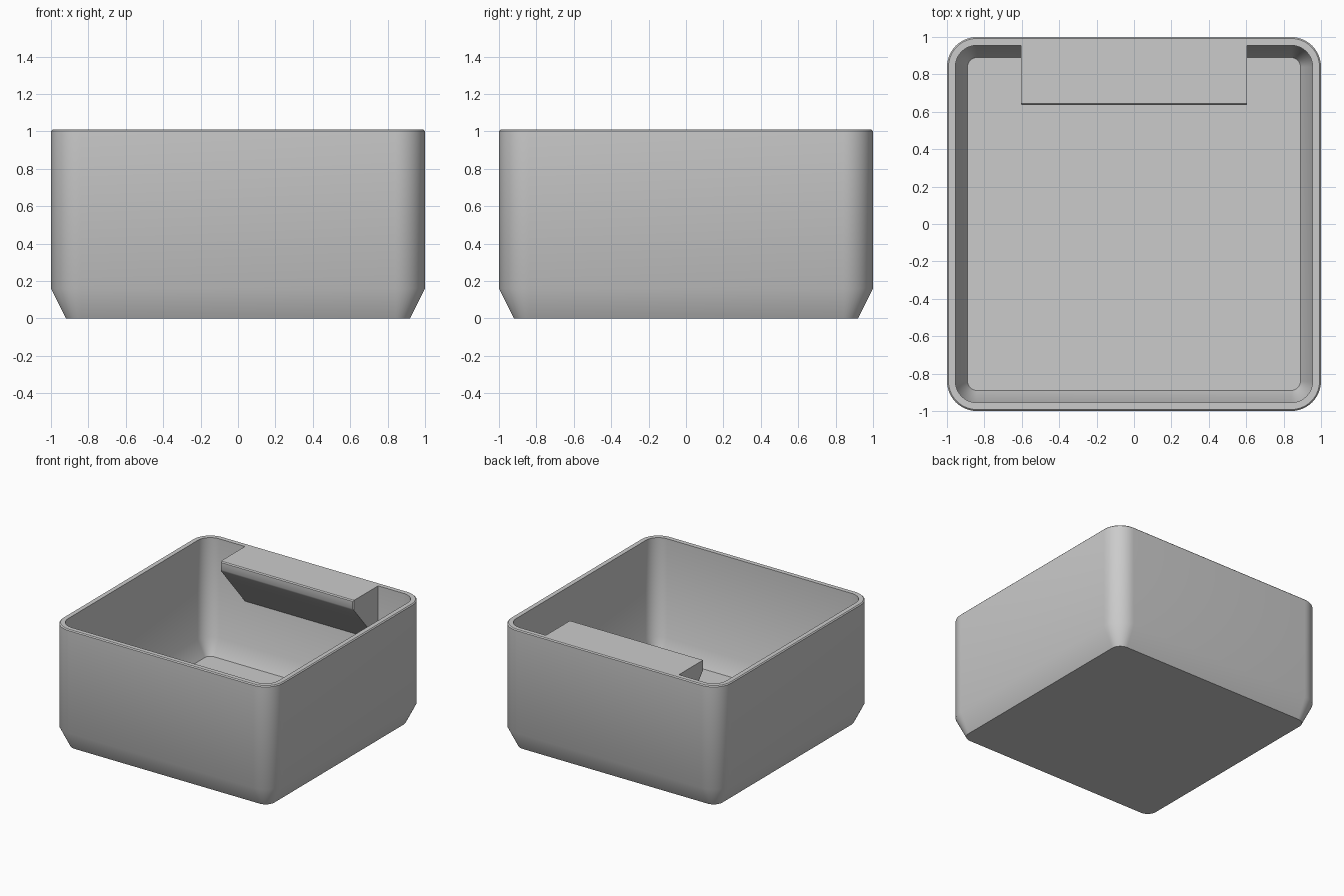
import bpy, bmesh, math

cube = bpy.data.objects.get("Cube")
if cube:
    bpy.data.objects.remove(cube, do_unlink=True)

# Single plain grey
grey = bpy.data.materials.new("plain grey")
grey.use_nodes = True
colour = (0.6, 0.6, 0.6, 1)
grey.diffuse_color = colour
grey.node_tree.nodes["Principled BSDF"].inputs["Base Color"].default_value = colour

HEIGHT, WALL_IN, FLOOR = 1.01, 0.955, 0.065


def finish(bm, name):
    bmesh.ops.recalc_face_normals(bm, faces=bm.faces)
    mesh = bpy.data.meshes.new(name)
    bm.to_mesh(mesh)
    bm.free()
    mesh.materials.append(grey)
    obj = bpy.data.objects.new(name, mesh)
    bpy.context.collection.objects.link(obj)
    bpy.ops.object.select_all(action='DESELECT')
    obj.select_set(True)
    bpy.context.view_layer.objects.active = obj
    bpy.ops.object.shade_smooth_by_angle(angle=math.radians(32))
    return obj


def rounded_square(bm, half, radius, z, steps=12):
    ring = []
    for corner in range(4):
        mid = math.radians(45 + 90 * corner)
        cx = math.copysign(half - radius, math.cos(mid))
        cy = math.copysign(half - radius, math.sin(mid))
        for i in range(steps + 1):
            a = math.radians(90 * (corner + i / steps))
            ring.append(bm.verts.new((cx + radius * math.cos(a), cy + radius * math.sin(a), z)))
    return ring


# Open box: outside from the base to the rim, then inside down to the floor
bm = bmesh.new()
sections = [
    (0.92, 0.08, 0),
    (1.0, 0.16, 0.16),
    (1.0, 0.16, HEIGHT - 0.008),
    (0.992, 0.152, HEIGHT),
    (WALL_IN, 0.115, HEIGHT),
    (WALL_IN, 0.115, FLOOR + 0.13),
    (0.89, 0.05, FLOOR),
]
rings = [rounded_square(bm, *s) for s in sections]
for low, high in zip(rings, rings[1:]):
    for i in range(len(low)):
        j = (i + 1) % len(low)
        bm.faces.new((low[i], low[j], high[j], high[i]))
bm.faces.new(rings[0])
bm.faces.new(rings[-1])
finish(bm, "open_box")

# Label ledge: a wedge profile pushed across the back wall
bm = bmesh.new()
profile = [(0.635, HEIGHT), (0.635, 0.935), (WALL_IN + 0.003, 0.557), (WALL_IN + 0.003, HEIGHT)]
face = bm.faces.new([bm.verts.new((-0.605, y, z)) for y, z in profile])
side = bmesh.ops.extrude_face_region(bm, geom=[face])
moved = [v for v in side["geom"] if isinstance(v, bmesh.types.BMVert)]
bmesh.ops.translate(bm, verts=moved, vec=(1.21, 0, 0))
# Soften the edges of the front lip
lip = [e for e in bm.edges if all(v.co.y < 0.64 for v in e.verts)]
bmesh.ops.bevel(bm, geom=lip, offset=0.008, segments=1, affect='EDGES')
finish(bm, "label_ledge")
